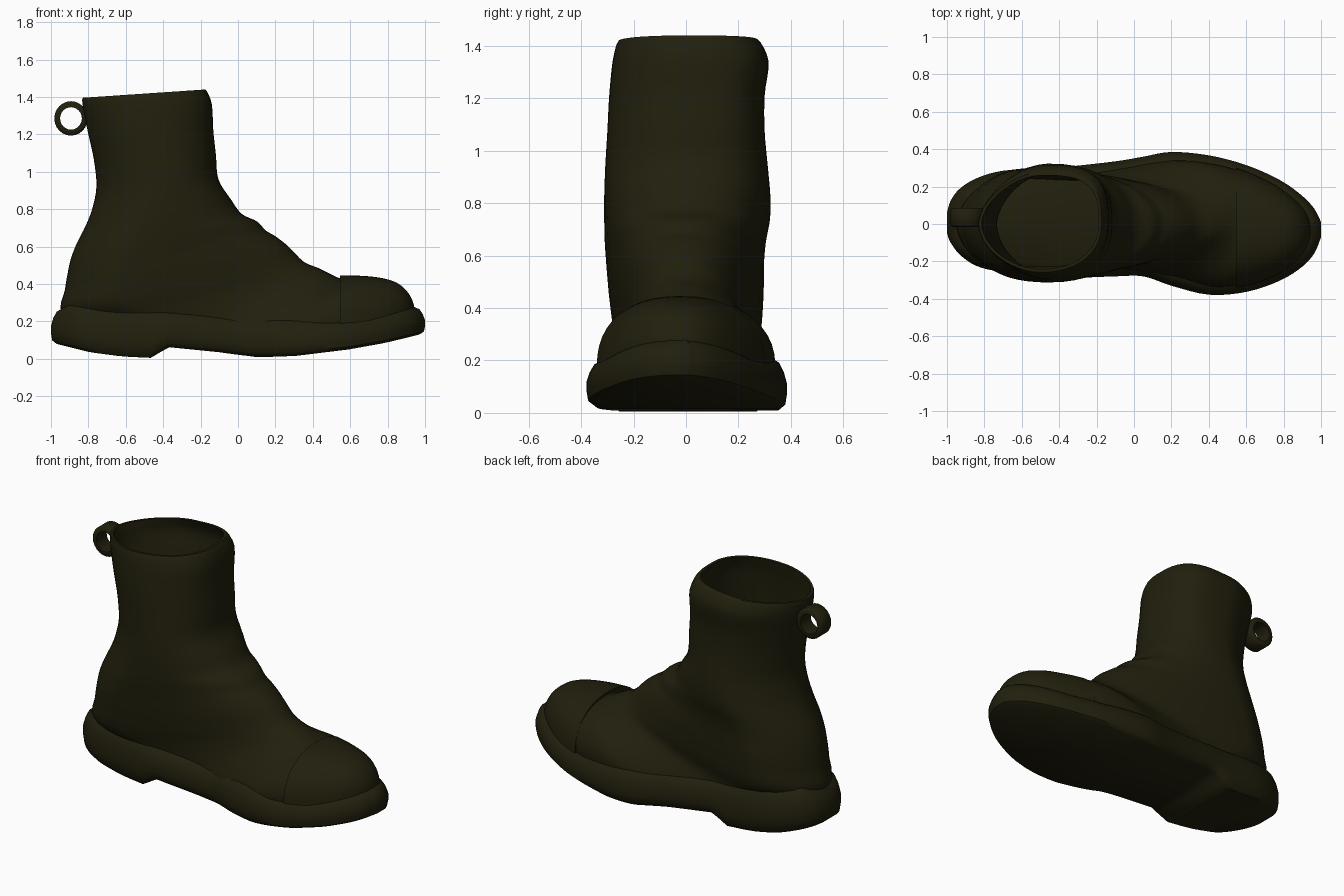
import bpy, bmesh, math

if "Cube" in bpy.data.objects:
    bpy.data.objects.remove(bpy.data.objects["Cube"])

olive = bpy.data.materials.new("dark olive leather")
olive.diffuse_color = (0.0155, 0.0138, 0.0039, 1)
olive.use_nodes = True
olive.node_tree.nodes["Principled BSDF"].inputs["Base Color"].default_value = olive.diffuse_color


def spline(pts, sub):
    """Catmull-Rom through tuples of any length."""
    out = []
    for i in range(len(pts) - 1):
        p0, p1, p2, p3 = pts[max(i - 1, 0)], pts[i], pts[i + 1], pts[min(i + 2, len(pts) - 1)]
        for k in range(sub):
            t = k / sub
            out.append(tuple(0.5 * (2 * b + (c - a) * t + (2 * a - 5 * b + 4 * c - d) * t * t
                                    + (3 * b - a - 3 * c + d) * t ** 3)
                             for a, b, c, d in zip(p0, p1, p2, p3)))
    return out + [tuple(pts[-1])]


def lerp(table, x, col=1):
    if x <= table[0][0]:
        return table[0][col]
    for a, b in zip(table, table[1:]):
        if x <= b[0]:
            return a[col] + (b[col] - a[col]) * (x - a[0]) / max(b[0] - a[0], 1e-6)
    return table[-1][col]


def loft(name, rings, caps=(True, True), strips=False, angle=40):
    """Skin a list of equal-length rings; strips = close the ends with cross quads."""
    bm = bmesh.new()
    vs = [[bm.verts.new(p) for p in r] for r in rings]
    n = len(rings[0])
    for a, b in zip(vs, vs[1:]):
        for i in range(n):
            j = (i + 1) % n
            bm.faces.new((a[i], a[j], b[j], b[i]))
    for ring, want in ((vs[0], caps[0]), (vs[-1], caps[1])):
        if want and strips:
            for i in range(n // 2 - 1):
                bm.faces.new((ring[i], ring[i + 1], ring[n - 2 - i], ring[n - 1 - i]))
        elif want:
            bm.faces.new(ring)
    bmesh.ops.remove_doubles(bm, verts=bm.verts, dist=1e-5)
    bmesh.ops.recalc_face_normals(bm, faces=bm.faces)
    me = bpy.data.meshes.new(name)
    bm.to_mesh(me)
    bm.free()
    me.materials.append(olive)
    ob = bpy.data.objects.new(name, me)
    bpy.context.collection.objects.link(ob)
    bpy.ops.object.select_all(action='DESELECT')
    ob.select_set(True)
    bpy.context.view_layer.objects.active = ob
    bpy.ops.object.shade_smooth_by_angle(angle=math.radians(angle))
    return ob


def power(v, p=2.2):
    return math.copysign(abs(v) ** (2 / p), v)


# Sole footprint: x, +y edge, -y edge
outline = spline([(-1, .06, -.05), (-.98, .125, -.10), (-.93, .19, -.165), (-.84, .245, -.225), (-.7, .285, -.258),
                  (-.47, .30, -.285), (-.37, .305, -.29), (-.1, .335, -.28), (.05, .36, -.28), (.2, .385, -.33),
                  (.4, .367, -.378), (.6, .315, -.363), (.78, .235, -.303), (.9, .15, -.228), (.965, .08, -.155),
                  (1, .01, -.07)], 4)
sole_bottom = [(-1, .08), (-.8, .035), (-.62, .012), (-.47, .005), (-.37, .062), (-.1, .035), (.1, .008),
               (.3, .015), (.6, .05), (.8, .085), (1, .13)]
sole_top = [(-1, .27), (-.93, .30), (-.6, .28), (0, .22), (.5, .2), (.7, .215), (.9, .265), (1, .28)]

# Sole: footprint rings, inset towards the bottom and the welt
foot = [(x, yp) for x, yp, yn in outline] + [(x, yn) for x, yp, yn in reversed(outline)]
rings = []
for inset, f in ((.03, 0), (.006, .1), (0, .3), (0, .5), (.012, .72), (.03, .9), (.065, 1)):
    ring = []
    for i, (x, y) in enumerate(foot):
        (ax, ay), (bx, by) = foot[i - 1], foot[(i + 1) % len(foot)]
        tx, ty = bx - ax, by - ay
        d = math.hypot(tx, ty)
        px, py = x + ty / d * inset, y - tx / d * inset
        lo, hi = lerp(sole_bottom, x), lerp(sole_top, x)
        ring.append((px, py, lo + (hi - lo) * f))
    rings.append(ring)
loft("sole", rings, strips=True, angle=45)


# Upper: rings swinging from the shaft round to the toe
# back x, back z, front x, front z, +y half width, -y half width, widest position
def vamp(ax, az, bx, bz, m):
    x = ax + (bx - ax) * (m + 1) / 2
    return ax, az, bx, bz, lerp(outline, x, 1) - .043, -lerp(outline, x, 2) - .043, m


shaft = [(-.835, 1.395, -.17, 1.44, .28, .262, 0), (-.825, 1.32, -.14, 1.36, .315, .28, 0),
         (-.80, 1.2, -.132, 1.22, .30, .293, 0), (-.77, 1.06, -.118, 1.09, .30, .30, 0),
         (-.757, .92, -.105, .96, .312, .308, 0), (-.78, .8, -.04, .855, .322, .312, -.1),
         (-.815, .71, .02, .775, .32, .312, -.2), (-.865, .61, .10, .735, .305, .31, -.3),
         (-.895, .53, .15, .685, .298, .305, -.36), (-.91, .46, .20, .655, .297, .30, -.42),
         (-.925, .37, .27, .60, .295, .292, -.46), (-.935, .24, .35, .52, .285, .275, -.48)]
shaft += [vamp(*r) for r in ((-.7, .16, .43, .485, -.5), (-.3, .13, .49, .455, -.5), (.05, .1, .54, .432, -.5),
                             (.35, .1, .58, .425, -.5), (.55, .12, .62, .42, -.5))]
sections = spline(shaft, 4)
N = 44


def section(s, shrink=0, floor=0):
    ax, az, bx, bz, wp, wn, m = s
    k = 1 - 2 * shrink / math.hypot(bx - ax, bz - az)
    high = min(max((bz - .8) / .5, 0), 1)
    pts = []
    for i in range(N):
        a = 2 * math.pi * i / N
        c, sn = math.cos(a), math.sin(a)
        # rounder at the back, squarer at the outer front corner of the shaft
        if c < 0 and ax < -.72:
            p = 1.7 if sn > 0 else 1.8
        else:
            p = 2.2 + (1.0 * high if sn > 0 and c > 0 else 0)
        c, sn = power(c, p), power(sn, p)
        f = ((m + (1 - m) * c if c > 0 else m + (1 + m) * c) * k + 1) / 2
        w = (wp if sn > 0 else wn) - shrink
        pts.append((ax + (bx - ax) * f, w * sn, max(az + (bz - az) * f, floor)))
    return pts


# The lining follows the shaft down to a flat insole
lining = [section(s, .024, .24) for s in reversed(sections[2:58])]
rim = [section(sections[0], .02), section(sections[0], .004)]
loft("boot_upper", lining + rim + [section(s) for s in sections[1:]], angle=50)

# Toe cap: arched shell over the front of the upper
profile = spline([(.545, .446), (.65, .444), (.75, .435), (.83, .415), (.88, .385), (.915, .345),
                  (.935, .305), (.945, .265)], 3)
rings = []
for x, top in profile:
    xo = .545 + (x - .545) * .455 / .4
    yp, yn = lerp(outline, xo, 1), lerp(outline, xo, 2)
    mid, half = (yp + yn) / 2, (yp - yn) / 2 * .91
    low = lerp(sole_top, x) - .03
    ring = []
    for i in range(25):
        a = math.pi * i / 24
        ring.append((x, mid + half * power(math.cos(a), 2.3), low + (top - low) * power(math.sin(a), 2.3)))
    rings.append(ring)
loft("toe_cap", rings, angle=45)

# Pull loop at the back of the collar
rings = []
for i in range(25):
    a = 2 * math.pi * i / 24
    rings.append([(-.893 + r * .97 * math.cos(a), y, 1.285 + r * math.sin(a))
                  for r, y in ((.092, -.005), (.092, .075), (.082, .085), (.06, .085), (.06, -.015), (.082, -.015))])
loft("pull_loop", rings, caps=(False, False), angle=50)
